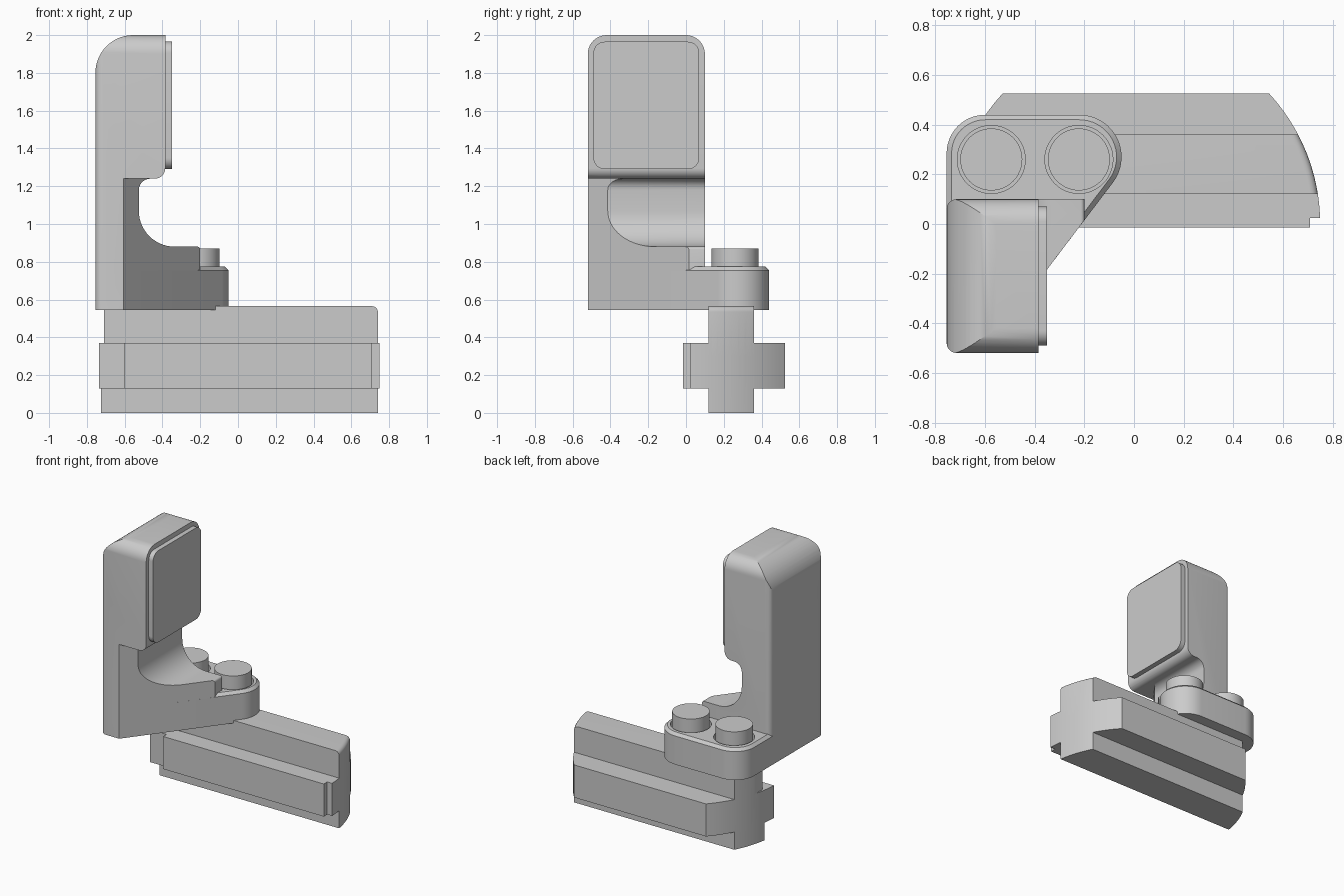
import bpy, bmesh
from math import sin, cos, radians, sqrt

if "Cube" in bpy.data.objects:
    bpy.data.objects.remove(bpy.data.objects["Cube"])


def arc(cx, cy, r, a0, a1, n=10):
    return [(cx + r * cos(radians(a0 + (a1 - a0) * i / n)),
             cy + r * sin(radians(a0 + (a1 - a0) * i / n))) for i in range(n + 1)]


def rounded_rect(x0, y0, x1, y1, r):
    return (arc(x1 - r, y1 - r, r, 0, 90) + arc(x0 + r, y1 - r, r, 90, 180)
            + arc(x0 + r, y0 + r, r, 180, 270) + arc(x1 - r, y0 + r, r, 270, 360))


def prism(name, pts, axis, lo, hi, bevel=0, pick=None, segments=1):
    """Extrude a 2D outline along an axis; optionally bevel edges chosen by pick."""
    place = {'x': lambda a, b, h: (h, a, b), 'y': lambda a, b, h: (a, h, b),
             'z': lambda a, b, h: (a, b, h)}[axis]
    bm = bmesh.new()
    low = [bm.verts.new(place(a, b, lo)) for a, b in pts]
    high = [bm.verts.new(place(a, b, hi)) for a, b in pts]
    bm.faces.new(low)
    bm.faces.new(high)
    for i in range(len(pts)):
        j = (i + 1) % len(pts)
        bm.faces.new((low[i], low[j], high[j], high[i]))
    bmesh.ops.recalc_face_normals(bm, faces=bm.faces)
    if bevel:
        edges = [e for e in bm.edges if all(pick(v.co) for v in e.verts)]
        bmesh.ops.bevel(bm, geom=edges, offset=bevel, segments=segments,
                        profile=0.5, affect='EDGES')
    me = bpy.data.meshes.new(name)
    bm.to_mesh(me)
    bm.free()
    ob = bpy.data.objects.new(name, me)
    bpy.context.collection.objects.link(ob)
    return ob


def boolean(ob, other, op):
    other.hide_render = True
    m = ob.modifiers.new(op, 'BOOLEAN')
    m.operation, m.object, m.solver = op, other, 'EXACT'
    bpy.context.view_layer.objects.active = ob
    bpy.ops.object.modifier_apply(modifier=m.name)
    bpy.data.objects.remove(other)


def smooth(ob):
    bpy.ops.object.select_all(action='DESELECT')
    ob.select_set(True)
    bpy.context.view_layer.objects.active = ob
    bpy.ops.object.shade_smooth_by_angle(angle=radians(25))


# Rail: cross-shaped section with arc-shaped ends
def rail_ends(y0, y1, left=-1.0, n=14):
    ys = [y0 + (y1 - y0) * i / n for i in range(n + 1)]
    reach = lambda y: sqrt(0.775 ** 2 - y * y) - 0.0325
    return ([(0.0075 + reach(y), y) for y in ys]
            + [(max(left, 0.0075 - reach(y)), y) for y in reversed(ys)])


rail = prism("rail", rail_ends(0.12, 0.36), 'z', 0, 0.3)
web_top = prism("rail_top", rail_ends(0.12, 0.36, -0.71), 'z', 0.25, 0.565,
                0.03, lambda c: c.z > 0.5 and c.x > 0.5, 4)
flange = prism("rail_flange", rail_ends(0.025, 0.525)
               + [(-0.6, 0.025), (-0.6, -0.015), (0.71, -0.015), (0.71, 0.025)],
               'z', 0.13, 0.37)
boolean(rail, web_top, 'UNION')
boolean(rail, flange, 'UNION')
smooth(rail)

# Upright: side profile with overhanging head and scooped recess
profile = ([(-0.755, 0.545), (-0.06, 0.545), (-0.06, 0.7), (-0.2, 0.7)]
           + arc(-0.215, 0.865, 0.015, 0, 90, 4)
           + arc(-0.335, 1.07, 0.19, 270, 180, 14)
           + arc(-0.465, 1.18, 0.06, 180, 90, 6)
           + arc(-0.44, 1.295, 0.055, 270, 360, 8)
           + [(-0.385, 2.0)] + arc(-0.555, 1.8, 0.2, 90, 180, 14))
upright = prism("upright", profile, 'y', -0.52, 0.10)
side_shape = prism("side_cutter", [(-0.52, 0.5), (0.10, 0.5)]
                   + arc(0.0, 1.9, 0.1, 0, 90) + arc(-0.42, 1.9, 0.1, 90, 180),
                   'x', -1, 0.3)
boolean(upright, side_shape, 'INTERSECT')
plan_shape = prism("plan_cutter", [(0.3, -0.52), (0.3, 0.10)]
                   + arc(-0.715, 0.06, 0.04, 90, 180, 5)
                   + arc(-0.715, -0.48, 0.04, 180, 270, 5), 'z', 0.4, 2.2)
boolean(upright, plan_shape, 'INTERSECT')

# Slanted flank below the head
tip, tan = (-0.605, -0.52), (-0.085, 0.167)
dx, dy = tan[0] - tip[0], tan[1] - tip[1]
wedge = prism("flank_cutter", [(tip[0] - dx, tip[1] - dy), (0.5, tip[1] - dy),
                               (0.5, tip[1] + 2 * dy), (tip[0] + 2 * dx, tip[1] + 2 * dy)],
              'z', 0.4, 1.24)
boolean(upright, wedge, 'DIFFERENCE')

# Foot plate with rounded bolt boss and chamfered top rim
foot = prism("foot", [tip] + arc(-0.22, 0.27, 0.17, -37.3, 90, 18)
             + arc(-0.60, 0.285, 0.155, 90, 180, 12)
             + arc(-0.715, -0.48, 0.04, 180, 270, 5),
             'z', 0.545, 0.775, 0.02, lambda c: c.z > 0.7)
bolt_x = (-0.575, -0.222)
for x in bolt_x:
    bore = prism("bore_cutter", arc(x, 0.26, 0.137, 0, 352.5, 47), 'z', 0.70, 0.9)
    boolean(foot, bore, 'DIFFERENCE')
boolean(upright, foot, 'UNION')
smooth(upright)

# Raised pad on the head
pad = prism("pad", rounded_rect(-0.49, 1.29, 0.07, 1.965, 0.06), 'x', -0.40, -0.35)
smooth(pad)

# Bolts
for i, x in enumerate(bolt_x):
    smooth(prism(f"bolt_{i + 1}", arc(x, 0.26, 0.125, 0, 352.5, 47), 'z', 0.69, 0.87))
